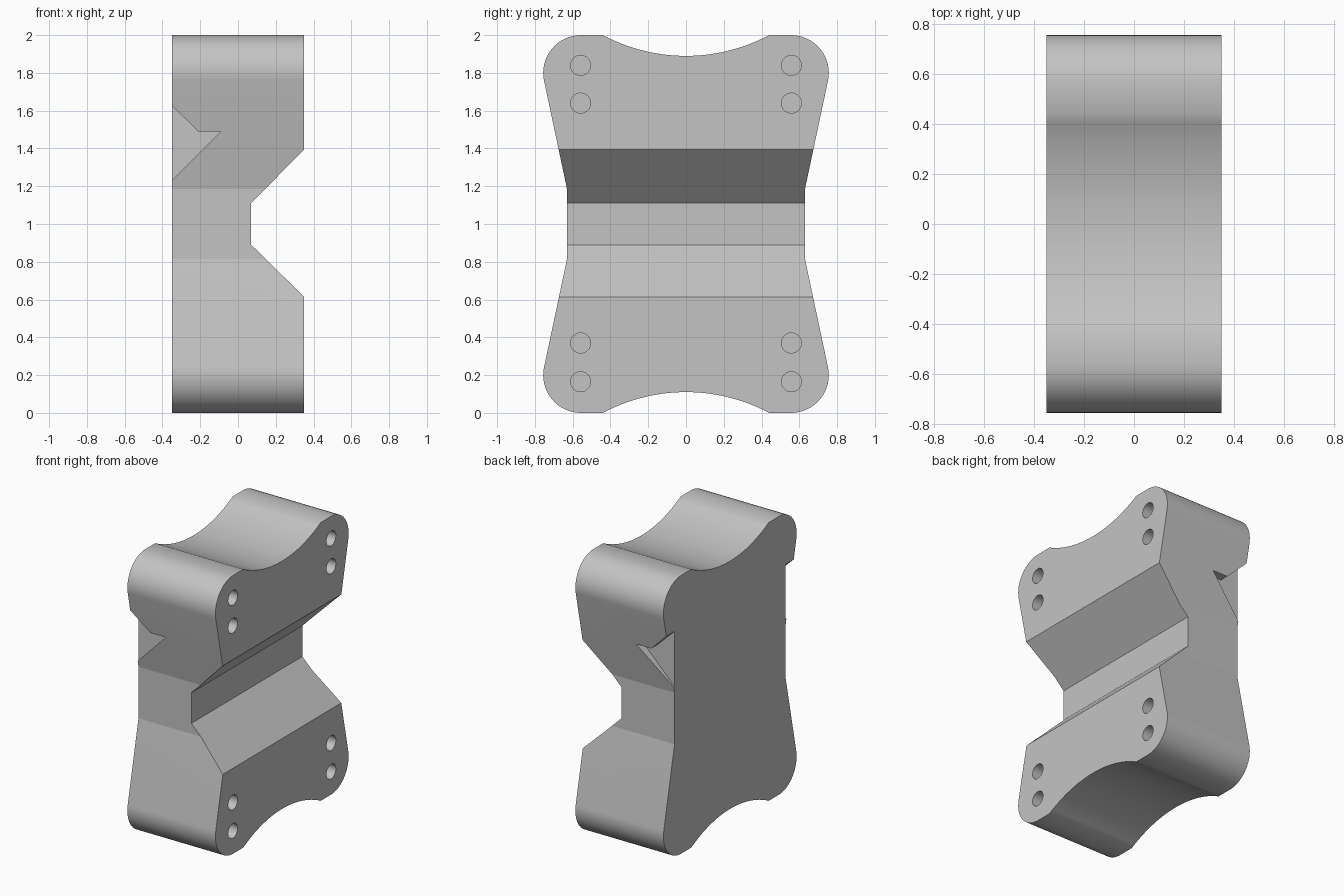
import bpy, bmesh
from math import radians, sin, cos, asin, pi
from mathutils import Vector

cube = bpy.data.objects.get("Cube")
if cube:
    bpy.data.objects.remove(cube, do_unlink=True)

HALF = 0.35          # half thickness along x
WAIST = 0.63         # half width of the narrow middle
WAIST_Z = (0.815, 1.185)

grey = bpy.data.materials.new("plain grey")
grey.use_nodes = True
colour = (0.55, 0.55, 0.55, 1)
grey.diffuse_color = colour
grey.node_tree.nodes["Principled BSDF"].inputs["Base Color"].default_value = colour


def prism(name, points, offset):
    """Extrude a closed loop of 3D points by an offset."""
    bm = bmesh.new()
    face = bm.faces.new([bm.verts.new(p) for p in points])
    ext = bmesh.ops.extrude_face_region(bm, geom=[face])
    verts = [v for v in ext["geom"] if isinstance(v, bmesh.types.BMVert)]
    bmesh.ops.translate(bm, verts=verts, vec=Vector(offset))
    bmesh.ops.recalc_face_normals(bm, faces=bm.faces)
    mesh = bpy.data.meshes.new(name)
    bm.to_mesh(mesh)
    bm.free()
    mesh.materials.append(grey)
    obj = bpy.data.objects.new(name, mesh)
    bpy.context.collection.objects.link(obj)
    return obj


def cut(target, cutter):
    """Subtract the cutter, then discard it."""
    bpy.context.view_layer.objects.active = target
    mod = target.modifiers.new("cut", "BOOLEAN")
    mod.operation = "DIFFERENCE"
    mod.solver = "EXACT"
    mod.object = cutter
    bpy.ops.object.modifier_apply(modifier=mod.name)
    bpy.data.objects.remove(cutter, do_unlink=True)


# Upper right quarter of the outline: waist, rounded corner, scooped top
quarter = [(WAIST, WAIST_Z[1])]
for i in range(17):
    a = radians(-12 + 102 * i / 16)
    quarter.append((0.556 + 0.2 * cos(a), 1.8 + 0.2 * sin(a)))
scoop_r = 0.935
scoop_a = asin(0.44 / scoop_r)
for i in range(12):
    a = scoop_a * (1 - i / 12)
    quarter.append((scoop_r * sin(a), 1.89 + scoop_r * (1 - cos(a))))

# Mirror the quarter into the full outline
top = quarter + [(0, 1.89)] + [(-y, z) for y, z in reversed(quarter)]
outline = top + [(-y, 2 - z) for y, z in top]
body = prism("block_body", [(-HALF, y, z) for y, z in outline], (2 * HALF, 0, 0))

# Wide groove across the right face
groove = [(0.07, 0.89), (0.07, 1.11), (0.37, 1.415), (0.37, 0.595)]
cut(body, prism("groove_cutter", [(x, -1, z) for x, z in groove], (0, 2, 0)))

# Pointed notches on the front and back edges of the left-hand face
notch = [(-0.38, 1.655), (-0.21, 1.49), (-0.09, 1.49), (-0.38, 1.2)]
for side in (-1, 1):
    loop = [(x, side * WAIST, z) for x, z in notch]
    cut(body, prism("notch_cutter", loop, (0, side * 0.3, 0)))

# Pairs of blind holes in the four corners
for y in (-0.558, 0.558):
    for z in (0.165, 0.37, 1.64, 1.84):
        ring = [(HALF - 0.35, y + 0.053 * cos(t * pi / 16), z + 0.053 * sin(t * pi / 16))
                for t in range(32)]
        cut(body, prism("hole_cutter", ring, (0.4, 0, 0)))

# Smooth the curves, keep the waist creases crisp
bpy.ops.object.select_all(action="DESELECT")
body.select_set(True)
bpy.context.view_layer.objects.active = body
bpy.ops.object.shade_smooth_by_angle(angle=radians(30))
verts = body.data.vertices
for edge in body.data.edges:
    a, b = (verts[i].co for i in edge.vertices)
    if any(abs(a.z - w) < 0.003 and abs(b.z - w) < 0.003 for w in WAIST_Z):
        edge.use_edge_sharp = True
